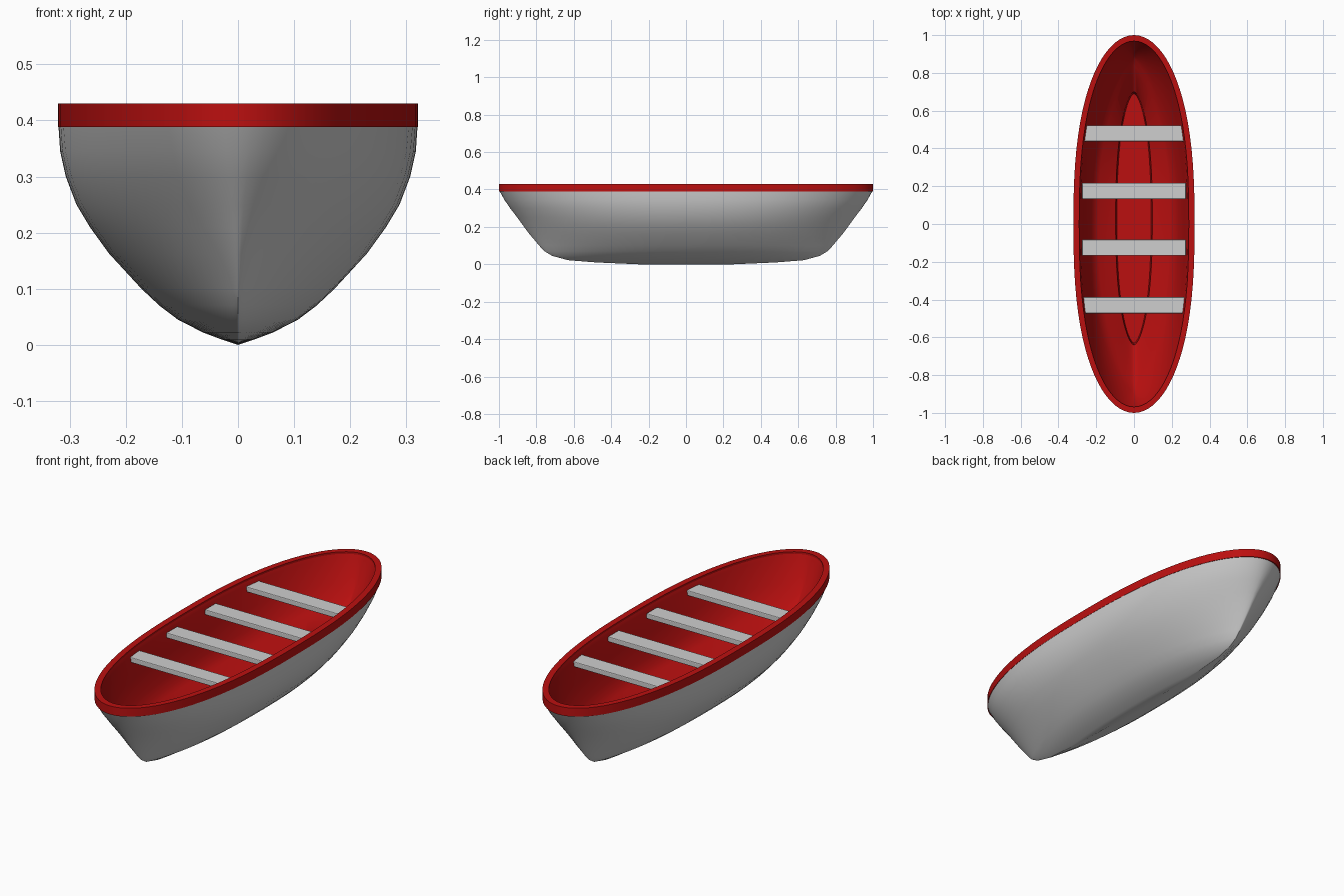
import bpy
import bmesh
import math

if "Cube" in bpy.data.objects:
    bpy.data.objects.remove(bpy.data.objects["Cube"], do_unlink=True)


def material(name, colour):
    mat = bpy.data.materials.new(name)
    mat.use_nodes = True
    mat.diffuse_color = (*colour, 1)
    mat.node_tree.nodes["Principled BSDF"].inputs["Base Color"].default_value = (*colour, 1)
    return mat


grey = material("light grey", (0.62, 0.62, 0.62))
red = material("deep red", (0.5, 0.005, 0.005))
SIDES = 80


def outline(bm, z, width, length, bluntness, sheer=0, shift=0):
    """Closed boat-shaped ring; bluntness 0.5 is rounded, 1 is pointed."""
    ring = []
    for i in range(SIDES):
        a = 2 * math.pi * i / SIDES
        c, s = math.cos(a), math.sin(a)
        t = math.copysign(abs(c) ** 0.8, c)
        x = math.copysign(width * abs(s) ** (2 * bluntness), s)
        ring.append(bm.verts.new((x, length * t + shift, z + sheer * t * t)))
    return ring


def loft(name, levels, mat, closed=False, cap=False, angle=50, inward=False):
    """Skin a stack of outlines into one smooth shaded object."""
    bm = bmesh.new()
    rings = [outline(bm, *level) for level in levels]
    pairs = list(zip(rings, rings[1:]))
    if closed:
        pairs.append((rings[-1], rings[0]))
    for low, high in pairs:
        for i in range(SIDES):
            j = (i + 1) % SIDES
            quad = (low[i], low[j], high[j], high[i])
            bm.faces.new(quad if inward else quad[::-1])
    if cap:
        # fill the flat bottom with strips running across the boat
        end = rings[-1]
        half = SIDES // 2
        for i in range(half):
            quad = [end[i], end[i + 1], end[(SIDES - i - 1) % SIDES], end[(SIDES - i) % SIDES]]
            bm.faces.new(list(dict.fromkeys(quad)))
    bmesh.ops.remove_doubles(bm, verts=bm.verts[:], dist=0.0002)
    bmesh.ops.recalc_face_normals(bm, faces=bm.faces[:])
    if inward and sum(f.normal.z * f.calc_area() for f in bm.faces) < 0:
        bmesh.ops.reverse_faces(bm, faces=bm.faces[:])
    mesh = bpy.data.meshes.new(name)
    bm.to_mesh(mesh)
    bm.free()
    obj = bpy.data.objects.new(name, mesh)
    bpy.context.collection.objects.link(obj)
    mesh.materials.append(mat)
    bpy.ops.object.select_all(action="DESELECT")
    obj.select_set(True)
    bpy.context.view_layer.objects.active = obj
    bpy.ops.object.shade_smooth_by_angle(angle=math.radians(angle))
    return obj


# Outer hull: height, half width, half length, bluntness
loft("hull", [
    (0.0, 0.0, 0.25, 0.9),
    (0.01, 0.03, 0.48, 0.9),
    (0.022, 0.062, 0.63, 0.88),
    (0.045, 0.107, 0.715, 0.86),
    (0.07, 0.14, 0.757, 0.84),
    (0.1, 0.172, 0.785, 0.81),
    (0.163, 0.23, 0.838, 0.75),
    (0.21, 0.264, 0.873, 0.70),
    (0.25, 0.288, 0.902, 0.65),
    (0.3, 0.307, 0.94, 0.59),
    (0.345, 0.317, 0.971, 0.54),
    (0.39, 0.32, 0.996, 0.5),
], grey)

# Gunwale band
loft("gunwale", [
    (0.388, 0.321, 1.0, 0.5),
    (0.43, 0.321, 1.0, 0.5),
    (0.43, 0.29, 0.968, 0.5),
    (0.388, 0.29, 0.968, 0.5),
], red, closed=True, angle=30)

# Inner lining, floor and sunken keel well
loft("inner_lining", [
    (0.42, 0.29, 0.968, 0.5),
    (0.405, 0.283, 0.962, 0.5),
    (0.3, 0.268, 0.925, 0.6),
    (0.21, 0.235, 0.89, 0.75, 0.04),
    (0.17, 0.215, 0.875, 0.85, 0.06),
    (0.15, 0.19, 0.84, 0.85, 0.06),
    (0.11, 0.097, 0.67, 0.6, 0.0, 0.03),
    (0.05, 0.09, 0.66, 0.6, 0.0, 0.03),
], red, cap=True, angle=35, inward=True)

# Bench seats
for number, (y, half) in enumerate([(-0.43, 0.268), (-0.125, 0.275), (0.175, 0.275), (0.48, 0.272)]):
    bpy.ops.mesh.primitive_cube_add(size=1, location=(0, y, 0.387))
    bench = bpy.context.object
    bench.name = f"bench_{number + 1}"
    bench.scale = (2 * half, 0.085, 0.026)
    bpy.ops.object.transform_apply(location=False, rotation=False, scale=True)
    bench.data.materials.append(grey)
    bevel = bench.modifiers.new("soft edges", "BEVEL")
    bevel.width = 0.004
    bevel.segments = 2
